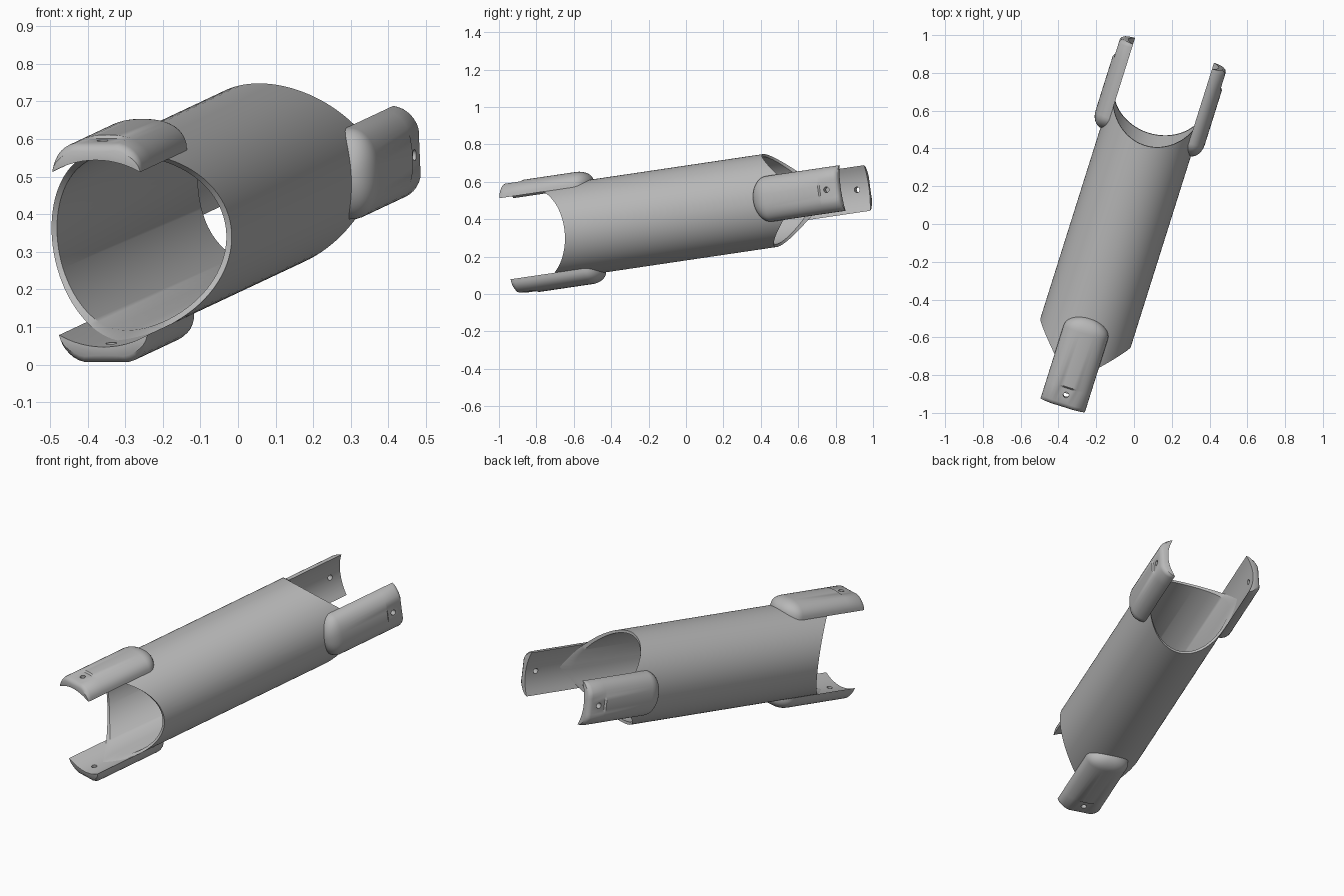
import bpy, bmesh, math
from mathutils import Matrix, Vector

if "Cube" in bpy.data.objects:
    bpy.data.objects.remove(bpy.data.objects["Cube"], do_unlink=True)

grey = bpy.data.materials.new("mid_grey")
grey.use_nodes = True
GREY = (0.48, 0.48, 0.48, 1)
grey.diffuse_color = GREY
grey.node_tree.nodes["Principled BSDF"].inputs["Base Color"].default_value = GREY

# Tilted frame: local x = sideways, y = along the tube, z = tube's up
along = Vector((0.315, 1, 0.148)).normalized()
side = along.cross(Vector((0, 0, 1))).normalized()
up = side.cross(along)
FRAME = Matrix((side, along, up)).transposed().to_4x4()
FRAME.translation = (-0.075, 0, 0.433)

R_OUT, R_IN = 0.251, 0.236
FRONT, BACK = -0.86, 0.727      # centres of the saddle cuts
HALF_W, BASE_H, TOP_H = 0.123, 0.219, 0.303


def loft(name, rings, closed=False, turn=0):
    """Skin a row of equal point loops into one solid."""
    bm = bmesh.new()
    rows = [[bm.verts.new(p) for p in ring] for ring in rings]
    n = len(rows[0])
    pairs = list(zip(rows, rows[1:]))
    if closed:
        pairs.append((rows[-1], rows[0]))
    else:
        bm.faces.new(rows[0])
        bm.faces.new(rows[-1])
    for a, b in pairs:
        for i in range(n):
            j = (i + 1) % n
            bm.faces.new((a[i], a[j], b[j], b[i]))
    bmesh.ops.recalc_face_normals(bm, faces=bm.faces)
    mesh = bpy.data.meshes.new(name)
    bm.to_mesh(mesh)
    bm.free()
    obj = bpy.data.objects.new(name, mesh)
    bpy.context.collection.objects.link(obj)
    obj.matrix_world = FRAME @ Matrix.Rotation(turn, 4, 'Y')
    mesh.materials.append(grey)
    return obj


def smooth(obj):
    bpy.ops.object.select_all(action='DESELECT')
    obj.select_set(True)
    bpy.context.view_layer.objects.active = obj
    bpy.ops.object.shade_smooth_by_angle(angle=math.radians(35))


def saddle(d):
    return math.sqrt(max(R_OUT ** 2 - d ** 2, 0))


# Tube with a saddle cut at each end, turned a quarter against each other
sections = []
SEGMENTS = 96
for i in range(SEGMENTS):
    a = math.tau * i / SEGMENTS
    ring = []
    for r, ends in ((R_OUT, "fb"), (R_IN, "bf")):
        x, z = r * math.sin(a), r * math.cos(a)
        for end in ends:
            y = FRONT + saddle(z) if end == "f" else BACK - saddle(x)
            ring.append((x, y, z))
    sections.append(ring)
smooth(loft("tube", sections, closed=True))


def tab_section(y, scale=1.0, cap=1.0, inset=0.0):
    """Crescent section: rounded outside, hollow inside."""
    pts = []
    steps = 20
    for i in range(steps + 1):
        a = math.pi * i / steps
        c, s = math.cos(a), math.sin(a)
        x = (HALF_W - inset * s) * math.copysign(abs(c) ** 0.85, c)
        z = BASE_H + (TOP_H - BASE_H) * max(s, 0) ** 0.85
        pts.append((x, min(z, cap) - inset * s))
    for i in range(1, 12):
        x = HALF_W * (i / 6 - 1)
        pts.append((x, math.sqrt(R_OUT ** 2 - x ** 2)))
    pivot = 0.241
    return [(x * scale, y, pivot + (z - pivot) * scale) for x, z in pts]


def tab(name, start, end, turn):
    s = math.copysign(1, end - start)
    rings = []
    # rounded root blending into the tube
    for i in range(10):
        a = math.radians(4 + 86 * i / 9)
        rings.append(tab_section(start + s * 0.08 * (1 - math.cos(a)), math.sin(a)))
    # plain length, flat seat round the hole, eased tip
    flat = TOP_H - 0.009
    rings.append(tab_section(end - s * 0.112))
    rings.append(tab_section(end - s * 0.104, cap=flat))
    rings.append(tab_section(end - s * 0.022, cap=flat))
    rings.append(tab_section(end - s * 0.008, cap=flat, inset=0.007))
    rings.append(tab_section(end, cap=flat, inset=0.02))
    obj = loft(name, rings, turn=turn)

    # screw hole
    hole_y = end - s * 0.068
    circle = [(0.015 * math.cos(math.tau * i / 24), hole_y + 0.015 * math.sin(math.tau * i / 24))
              for i in range(24)]
    cutter = loft(name + "_hole", [[(x, y, z) for x, y in circle] for z in (0.2, 0.35)], turn=turn)
    cutter.hide_render = True
    mod = obj.modifiers.new("hole", 'BOOLEAN')
    mod.operation, mod.solver, mod.object = 'DIFFERENCE', 'EXACT', cutter
    bpy.context.view_layer.update()
    bpy.context.view_layer.objects.active = obj
    bpy.ops.object.modifier_apply(modifier=mod.name)
    bpy.data.objects.remove(cutter, do_unlink=True)
    smooth(obj)


# Top and bottom tabs in front, side tabs at the back
tab("front_top_tab", -0.495, -0.985, 0)
tab("front_bottom_tab", -0.495, -0.985, math.pi)
tab("back_left_tab", 0.46, 0.956, math.pi / 2)
tab("back_right_tab", 0.46, 0.956, -math.pi / 2)
